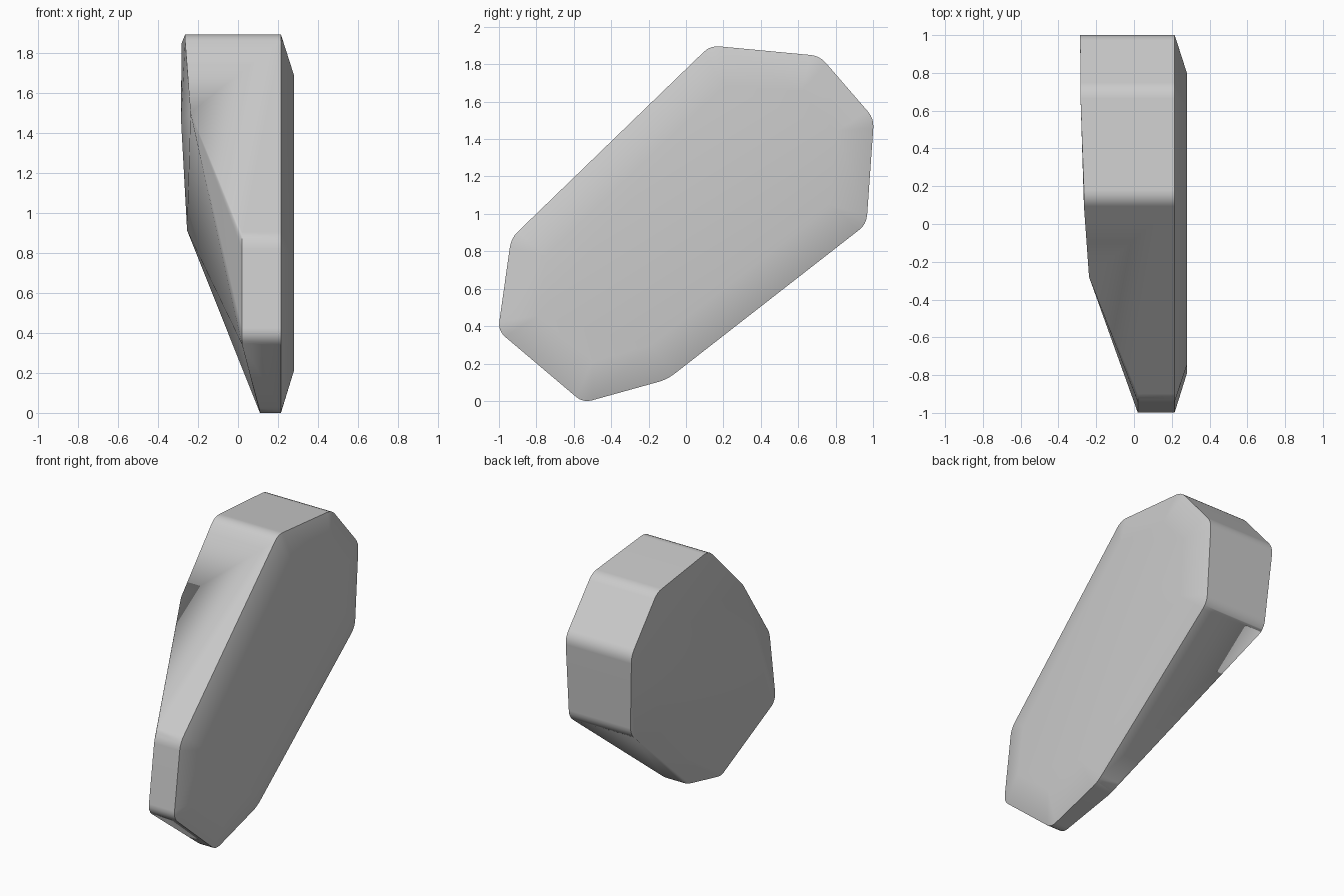
import bpy, bmesh
from mathutils import Vector

cube = bpy.data.objects.get("Cube")
if cube:
    bpy.data.objects.remove(cube, do_unlink=True)

RIM_X, CAP_X, INSET, ROUND = 0.215, 0.28, 0.2, 0.05

# Side outline corners: y, z, and x of the tapered right side
corners = [(0.13, 1.90, -0.265), (0.715, 1.845, -0.283), (1.005, 1.51, -0.285),
           (0.965, 0.945, -0.255), (-0.1, 0.115, 0.075), (-0.55, -0.01, 0.11),
           (-1.005, 0.375, 0.02), (-0.935, 0.87, 0.02)]
outline = [Vector(c[:2]) for c in corners]
count = len(outline)


def inset_corner(i, d):
    """Move a clockwise outline corner inward by d from both edges."""
    a = (outline[i] - outline[i - 1]).normalized()
    b = (outline[(i + 1) % count] - outline[i]).normalized()
    na, nb = Vector((a.y, -a.x)), Vector((b.y, -b.x))
    return outline[i] + (na + nb) * d / (1 + na.dot(nb))


def rounded(i, steps=4):
    """Points of a small curve that replaces a corner."""
    p = outline[i]
    a = p + (outline[i - 1] - p).normalized() * ROUND
    b = p + (outline[(i + 1) % count] - p).normalized() * ROUND
    for s in range(steps + 1):
        t = s / steps
        yield a * (1 - t) ** 2 + p * 2 * t * (1 - t) + b * t ** 2


bm = bmesh.new()
for i, (y, z, taper_x) in enumerate(corners):
    # Rim and tapered side share the rounded outline
    for q in rounded(i):
        bm.verts.new((RIM_X, q.x, q.y))
        bm.verts.new((taper_x, q.x, q.y))
    # Shallow chamfered cap on the left side
    q = inset_corner(i, INSET)
    bm.verts.new((CAP_X, q.x, q.y))

# Break in the upper edge where the taper starts
ridge = outline[-1].lerp(outline[0], 0.615)
bm.verts.new((-0.238, ridge.x, ridge.y))

# Close the convex shell and merge coplanar faces
bmesh.ops.convex_hull(bm, input=bm.verts[:])
bmesh.ops.delete(bm, geom=[v for v in bm.verts if not v.link_faces], context='VERTS')
bmesh.ops.dissolve_limit(bm, angle_limit=0.01, verts=bm.verts[:], edges=bm.edges[:])
bmesh.ops.recalc_face_normals(bm, faces=bm.faces[:])

mesh = bpy.data.meshes.new("tapered_block")
bm.to_mesh(mesh)
bm.free()
block = bpy.data.objects.new("tapered_block", mesh)
bpy.context.collection.objects.link(block)

# Plain grey material
grey = bpy.data.materials.new("grey")
grey.use_nodes = True
grey.diffuse_color = (0.6, 0.6, 0.6, 1)
grey.node_tree.nodes["Principled BSDF"].inputs["Base Color"].default_value = (0.6, 0.6, 0.6, 1)
mesh.materials.append(grey)

# Smooth corners with crisp rims
bpy.ops.object.select_all(action='DESELECT')
block.select_set(True)
bpy.context.view_layer.objects.active = block
bpy.ops.object.shade_smooth_by_angle(angle=0.6)
weighted = block.modifiers.new("weighted_normals", 'WEIGHTED_NORMAL')
weighted.keep_sharp = True
